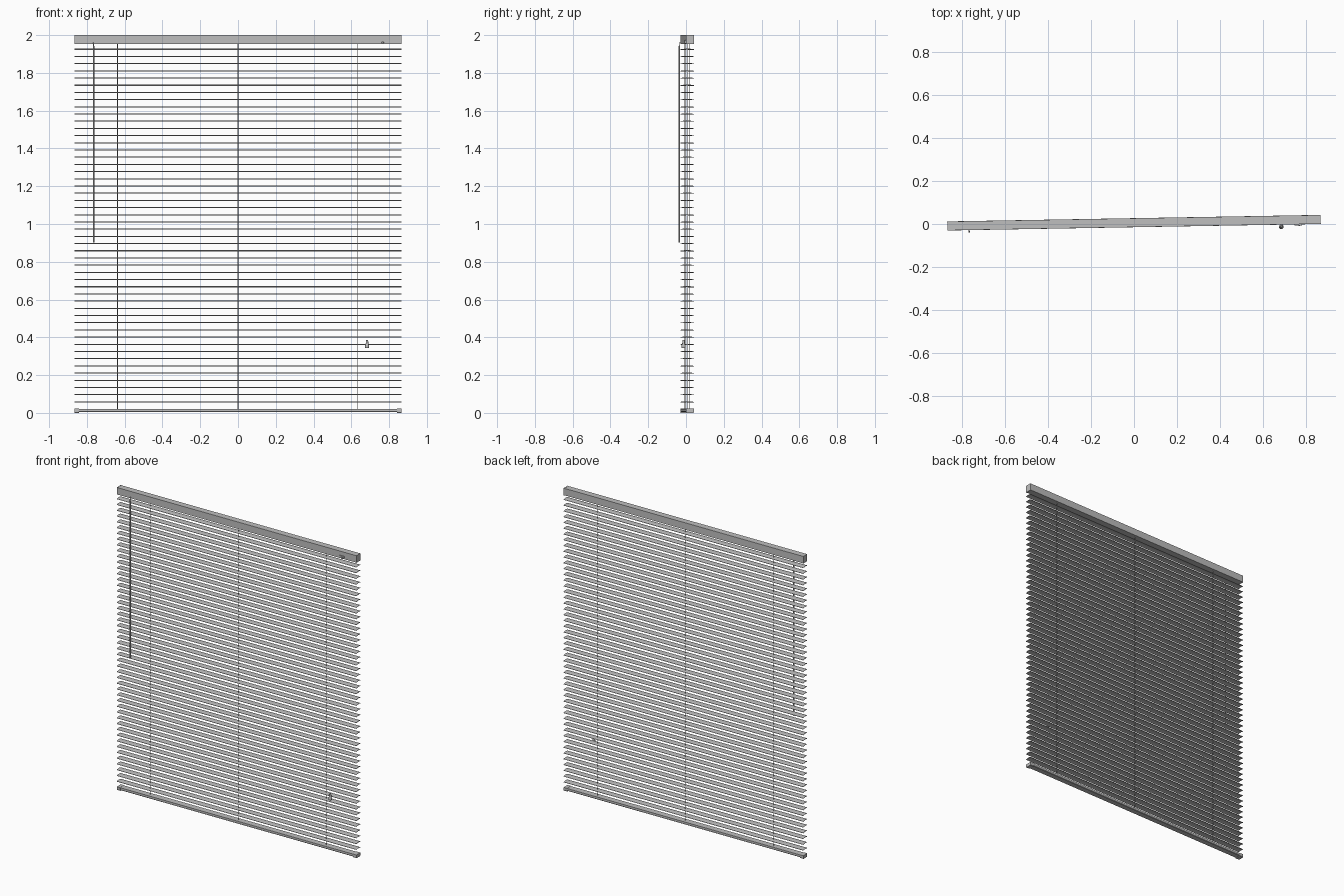
import bpy, bmesh, math
from mathutils import Matrix

cube = bpy.data.objects.get("Cube")
if cube:
    bpy.data.objects.remove(cube, do_unlink=True)

HALF = 0.866       # half the blind's width
DEPTH = 0.042      # slat and rail depth
PITCH = 0.0381     # slat spacing
SLATS = 50
# The whole blind hangs very slightly turned about the vertical
PLACE = Matrix.Translation((0, 0.006, 0)) @ Matrix.Rotation(math.radians(1), 4, 'Z')

grey = bpy.data.materials.new("soft grey")
grey.use_nodes = True
COLOUR = (0.52, 0.52, 0.52, 1)
grey.diffuse_color = COLOUR
grey.node_tree.nodes["Principled BSDF"].inputs["Base Color"].default_value = COLOUR


def finish(name, bm, smooth=False):
    bmesh.ops.recalc_face_normals(bm, faces=bm.faces)
    mesh = bpy.data.meshes.new(name)
    bm.to_mesh(mesh)
    bm.free()
    mesh.materials.append(grey)
    obj = bpy.data.objects.new(name, mesh)
    bpy.context.collection.objects.link(obj)
    obj.matrix_world = PLACE
    if smooth:
        bpy.ops.object.select_all(action='DESELECT')
        obj.select_set(True)
        bpy.context.view_layer.objects.active = obj
        bpy.ops.object.shade_smooth_by_angle(angle=math.radians(35))
    return obj


def extrude_x(name, profile, x0, x1, smooth=False):
    """Sweep a closed (y, z) profile along the width."""
    bm = bmesh.new()
    face = bm.faces.new([bm.verts.new((x0, y, z)) for y, z in profile])
    out = bmesh.ops.extrude_face_region(bm, geom=[face])
    verts = [v for v in out["geom"] if isinstance(v, bmesh.types.BMVert)]
    bmesh.ops.translate(bm, verts=verts, vec=(x1 - x0, 0, 0))
    return finish(name, bm, smooth)


def rectangle(y0, y1, z0, z1):
    return [(y0, z0), (y1, z0), (y1, z1), (y0, z1)]


def rounded_bar(y0, y1, z0, z1, cut):
    """Rectangle with its lower corners cut off."""
    return [(y0 + cut, z0), (y1 - cut, z0), (y1, z0 + cut), (y1, z1), (y0, z1), (y0, z0 + cut)]


def lathe(name, x, y, rings, sides, smooth=True):
    """Stack of (radius, z) rings around a vertical axis."""
    bm = bmesh.new()
    loops = []
    for r, z in rings:
        loops.append([bm.verts.new((x + r * math.cos(a), y + r * math.sin(a), z))
                      for a in (math.tau * i / sides for i in range(sides))])
    for low, high in zip(loops, loops[1:]):
        for i in range(sides):
            j = (i + 1) % sides
            bm.faces.new((low[i], low[j], high[j], high[i]))
    bm.faces.new(loops[0])
    bm.faces.new(loops[-1])
    return finish(name, bm, smooth)


FRONT, BACK = -DEPTH / 2, DEPTH / 2

# Head rail with thin end caps
CAP = 0.006
extrude_x("head_rail", rectangle(FRONT + 0.0005, BACK - 0.0005, 1.954, 1.9995), -HALF + CAP, HALF - CAP)
for side, s in (("right", -1), ("left", 1)):
    extrude_x("head_rail_cap_" + side, rectangle(FRONT, BACK, 1.953, 2.0), s * HALF, s * (HALF - CAP))

# Slats: one crowned strip, repeated up the blind
steps = [-1, -0.67, -0.33, 0, 0.33, 0.67, 1]
top = [(t * BACK, 0.058 + 0.003 * (1 - t * t)) for t in steps]
under = [(y, z - 0.0025) for y, z in reversed(top)]
slats = extrude_x("slats", top + under, -HALF, HALF, smooth=True)
stack = slats.modifiers.new("stack", 'ARRAY')
stack.count = SLATS
stack.use_relative_offset = False
stack.use_constant_offset = True
stack.constant_offset_displace = (0, 0, PITCH)

# Bottom rail with slightly larger end caps
extrude_x("bottom_rail", rounded_bar(FRONT + 0.001, BACK - 0.001, 0.004, 0.021, 0.003),
          -HALF + 0.025, HALF - 0.025)
for side, s in (("right", -1), ("left", 1)):
    extrude_x("bottom_rail_cap_" + side, rounded_bar(FRONT, BACK, 0, 0.022, 0.003),
              s * HALF, s * (HALF - 0.025))

# Lift cords through the slat centres
for side, x in (("right", -0.638), ("centre", 0), ("left", 0.635)):
    lathe("lift_cord_" + side, x, 0, [(0.0017, 0.015), (0.0017, 1.96)], 8)

# Tilt wand and its hook
WAND_X, WAND_Y = -0.765, -0.028
lathe("tilt_wand", WAND_X, WAND_Y,
      [(0.0035, 0.902), (0.0045, 0.906), (0.0045, 1.935), (0.003, 1.945)], 6, smooth=False)
lathe("wand_hook", WAND_X, WAND_Y, [(0.002, 1.94), (0.002, 1.962)], 6)
extrude_x("wand_hook_arm", rectangle(WAND_Y, FRONT + 0.002, 1.958, 1.962),
          WAND_X - 0.002, WAND_X + 0.002)

# Cord lock on the head rail front, with the cord outlet below it
extrude_x("cord_lock", rectangle(FRONT - 0.005, FRONT + 0.002, 1.963, 1.973), 0.745, 0.778)
lathe("cord_outlet", 0.766, FRONT - 0.002, [(0.005, 1.956), (0.006, 1.96), (0.006, 1.966)], 10)

# Cord tassel: flared skirt under a narrow neck
lathe("cord_tassel", 0.683, -0.031,
      [(0.010, 0.344), (0.011, 0.347), (0.010, 0.358), (0.007, 0.367), (0.006, 0.38), (0.004, 0.386)], 12)
